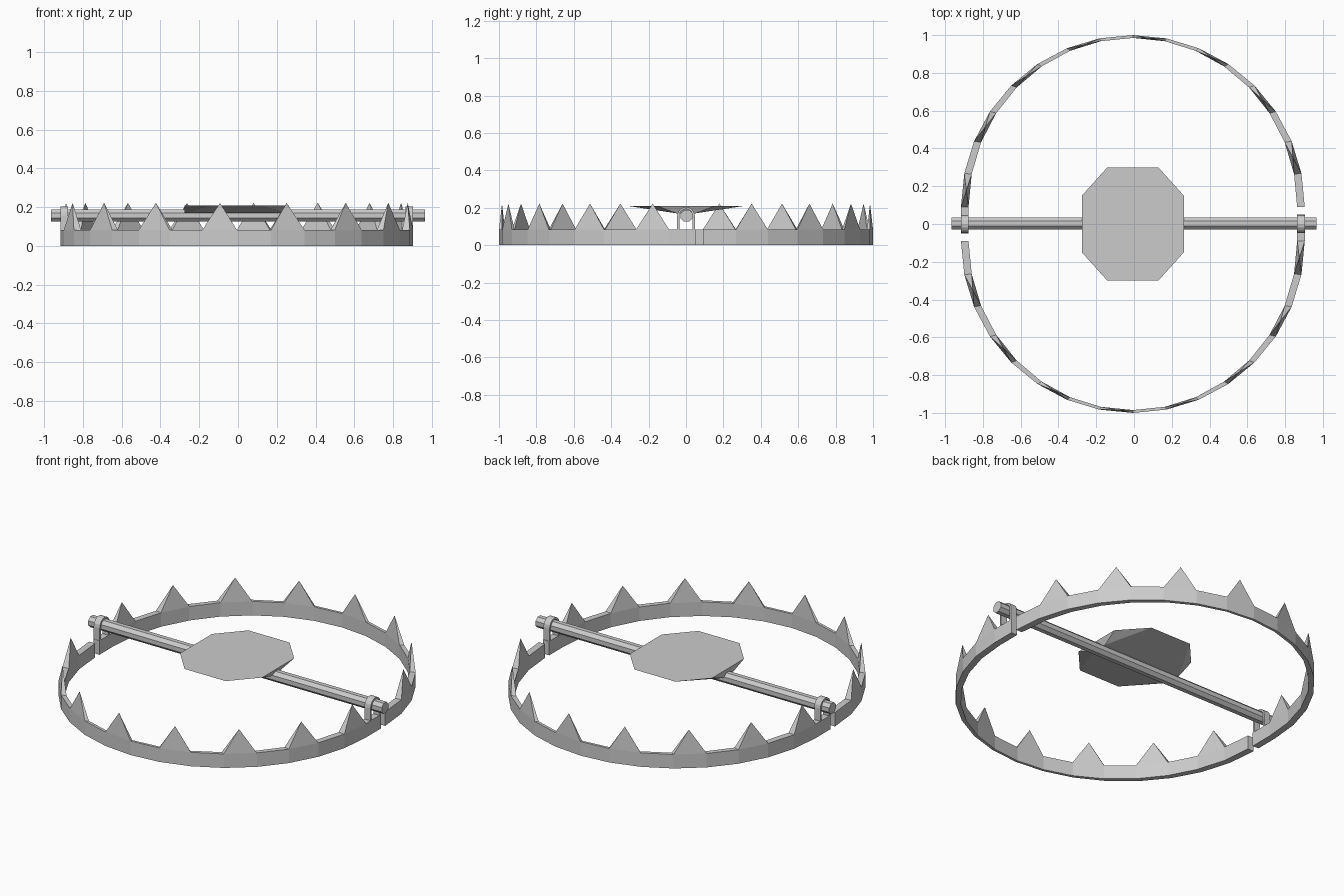
import bpy
import bmesh
from math import sin, cos, pi
from mathutils import Matrix

cube = bpy.data.objects.get("Cube")
if cube:
    bpy.data.objects.remove(cube)

# One plain steel colour
steel = bpy.data.materials.new("grey_steel")
steel.use_nodes = True
colour = (0.6, 0.6, 0.6, 1)
steel.diffuse_color = colour
steel.node_tree.nodes["Principled BSDF"].inputs["Base Color"].default_value = colour

CX = -0.006          # centre of the jaws
BAND = 0.083         # height of the jaw band
TIP = 0.222          # height of the tooth tips
OFF = 0.09           # how far each half circle sits from the axle
OUT, IN_X, IN_Y = 0.91, 0.87, 0.895
SEG = 16
AXLE_Z = 0.157
RING_OUT, RING_IN = 0.047, 0.036


def make(name, verts, faces):
    """Mesh object with outward normals and the steel material."""
    mesh = bpy.data.meshes.new(name)
    mesh.from_pydata(verts, [], faces)
    mesh.materials.append(steel)
    bm = bmesh.new()
    bm.from_mesh(mesh)
    bmesh.ops.recalc_face_normals(bm, faces=bm.faces)
    bm.to_mesh(mesh)
    bm.free()
    obj = bpy.data.objects.new(name, mesh)
    bpy.context.collection.objects.link(obj)


def sweep(sections):
    """Join four-cornered sections into a capped band; returns verts and faces."""
    verts = [v for s in sections for v in s]
    faces = []
    for a in range(0, len(verts) - 4, 4):
        for k in range(4):
            n = (k + 1) % 4
            faces.append((a + k, a + n, a + 4 + n, a + 4 + k))
    last = len(verts) - 4
    faces += [(3, 2, 1, 0), (last, last + 1, last + 2, last + 3)]
    return verts, faces


def jaw(name, side):
    """Half-round toothed band with its eyelet; side -1 is the front, 1 the back."""
    def place(x, y, z):
        return (CX - side * x, side * y, z)

    def section(outer, inner):
        return [place(*outer, 0), place(*outer, BAND), place(*inner, BAND), place(*inner, 0)]

    # straight tail that carries the eyelet, then the half circle
    sections = [section((OUT, -0.05), (IN_X, -0.05))]
    for i in range(SEG + 1):
        a = pi * i / SEG
        sections.append(section((OUT * cos(a), OFF + OUT * sin(a)),
                                (IN_X * cos(a), OFF + IN_Y * sin(a))))
    verts, faces = sweep(sections)

    # a pyramid tooth replaces the top of every second segment
    for i in range(1, SEG + 1, 2):
        a = 4 * i
        base = (a + 1, a + 2, a + 6, a + 5)
        faces = [f for f in faces if set(f) != set(base)]
        centre = [sum(verts[v][k] for v in base) / 4 for k in range(2)]
        tip = len(verts)
        verts.append((*centre, TIP))
        faces += [(base[k], base[(k + 1) % 4], tip) for k in range(4)]
    make(name, verts, faces)

    # arched eyelet standing on the tail, over the axle
    foot = BAND - 0.01
    arch = [((RING_OUT, foot), (RING_IN, foot))]
    for i in range(9):
        c, s = cos(pi * i / 8), sin(pi * i / 8)
        arch.append(((RING_OUT * c, AXLE_Z + RING_OUT * s),
                     (RING_IN * c, AXLE_Z + RING_IN * s)))
    arch.append(((-RING_OUT, foot), (-RING_IN, foot)))
    rows = [[place(OUT, *o), place(IN_X, *o), place(IN_X, *i), place(OUT, *i)] for o, i in arch]
    make(name + "_eyelet", *sweep(rows))


jaw("front_jaw", -1)
jaw("back_jaw", 1)

# Eight-sided axle, flat side up, lying along x
bpy.ops.mesh.primitive_cylinder_add(vertices=8, radius=0.034, depth=1.93)
axle = bpy.context.object
axle.name = "axle"
axle.data.transform(Matrix.Translation((0, 0.003, AXLE_Z))
                    @ Matrix.Rotation(pi / 2, 4, 'Y') @ Matrix.Rotation(pi / 8, 4, 'Z'))
axle.data.materials.append(steel)

# Trigger plate: flat octagon narrowing to a strip along the axle
outline = [(0.135, 0.3), (0.27, 0.15), (0.27, -0.15), (0.135, -0.3)]
outline += [(-x, -y) for x, y in outline]
top = [(x + CX, y, 0.208) for x, y in outline]
strip = [(x + CX, y, 0.17) for x, y in [(0.25, 0.05), (0.25, -0.05), (-0.27, -0.05), (-0.27, 0.05)]]
faces = [tuple(range(8)), (8, 9, 10, 11)]
for k in range(4):
    a, b, c = 2 * k, 2 * k + 1, (2 * k + 2) % 8
    low, nxt = 8 + k, 8 + (k + 1) % 4
    faces += [(a, b, low), (b, c, nxt, low)]
make("trigger_plate", top + strip, faces)
